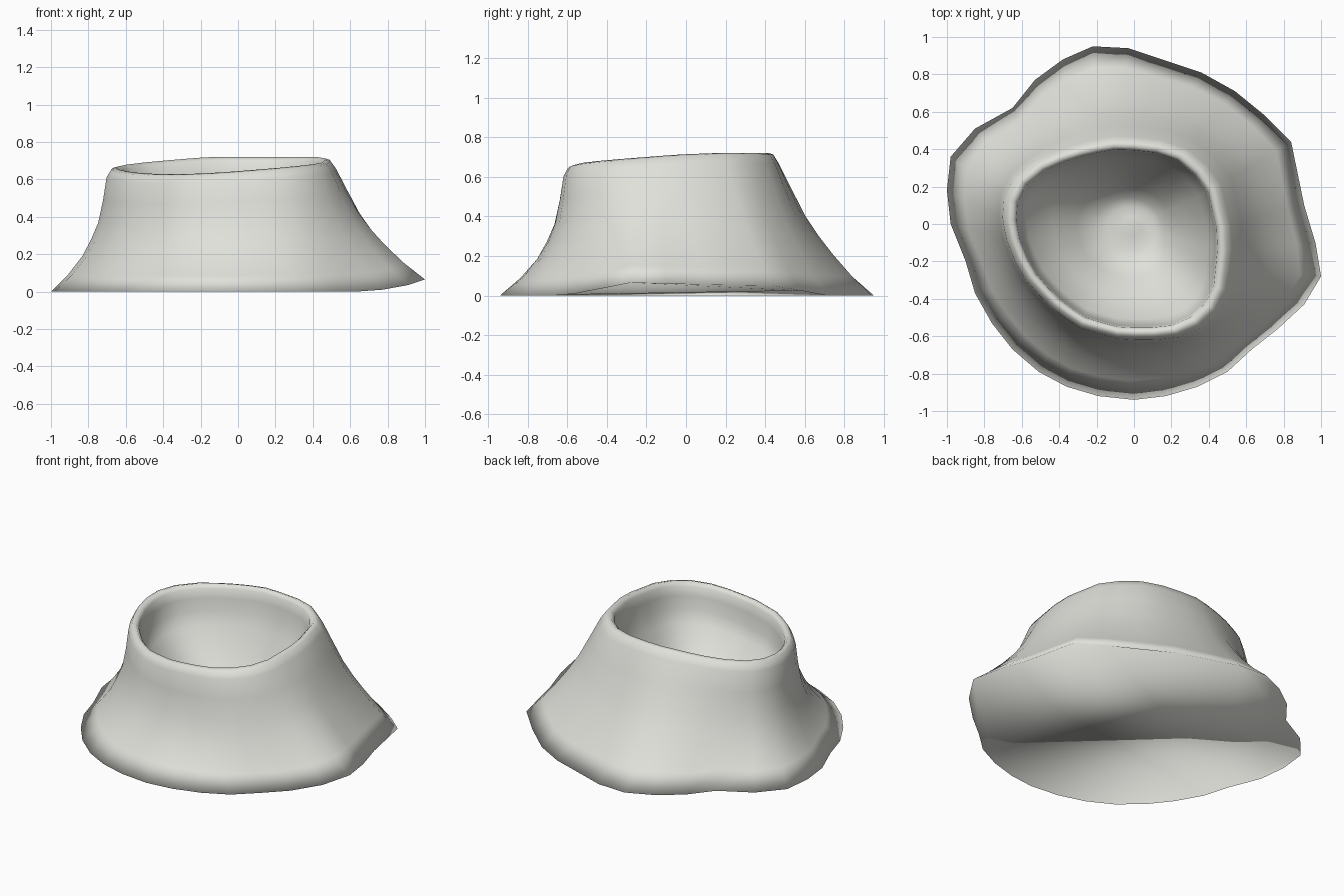
import bpy, bmesh, math
from mathutils import Vector

if "Cube" in bpy.data.objects:
    bpy.data.objects.remove(bpy.data.objects["Cube"])

# Base outline, counter-clockwise from the right
BASE = [(1.0, -.28), (.97, -.1), (.91, .1), (.84, .44), (.7, .58), (.54, .71), (.36, .81), (.15, .88),
        (-.03, .94), (-.22, .95), (-.38, .88), (-.53, .77), (-.65, .62), (-.85, .51), (-.98, .36),
        (-1.0, .18), (-.98, 0), (-.9, -.2), (-.85, -.37), (-.76, -.53), (-.65, -.67), (-.51, -.79),
        (-.36, -.87), (-.19, -.92), (0, -.94), (.17, -.92), (.34, -.87), (.5, -.79), (.63, -.67),
        (.77, -.56), (.91, -.43)]
# The right-hand edge is lifted off the ground
LIFT = {0: .065, 1: .06, 2: .055, 3: .05, 4: .025, 29: .01, 30: .035}
# Outer outline of the mouth
MOUTH = [(.52, -.1), (.49, -.4), (.4, -.53), (.26, -.6), (.08, -.62), (-.1, -.61), (-.3, -.55),
         (-.46, -.43), (-.61, -.26), (-.68, -.08), (-.7, .02), (-.69, .16), (-.61, .29), (-.46, .37),
         (-.3, .42), (-.13, .46), (.05, .455), (.22, .43), (.34, .36), (.45, .23), (.5, .08)]
CX, CY = -.09, -.08


def mouth_point(a):
    """Where a ray at angle a from the mouth centre meets the mouth outline."""
    d = Vector((math.cos(a), math.sin(a)))
    for i, p in enumerate(MOUTH):
        p = Vector(p) - Vector((CX, CY))
        q = Vector(MOUTH[(i + 1) % len(MOUTH)]) - Vector((CX, CY))
        e = q - p
        den = d.cross(e)
        if abs(den) < 1e-9:
            continue
        t, s = p.cross(e) / den, p.cross(d) / den
        if t > 0 and -1e-6 <= s <= 1 + 1e-6:
            return t * d.x + CX, t * d.y + CY
    return CX + .55 * d.x, CY + .5 * d.y


N = len(BASE)
# Outer wall: height share, spread on the steep front-left, spread on the straighter back-right
WALL = [(0, 1, 1), (.14, .68, .79), (.29, .42, .6), (.42, .27, .45),
        (.56, .14, .31), (.75, .06, .16), (.93, .01, .02)]
# Lip and inner wall: share of mouth radius, drop from the rim
BOWL = [(.965, .005), (.92, -.003), (.885, .02), (.87, .08), (.85, .16), (.8, .24)]
# Funnel-shaped floor: share of radius, absolute height
FLOOR = [(.62, .29), (.45, .165), (.33, .1), (.22, .08), (.1, .085)]

bm = bmesh.new()
rows = [[] for _ in range(len(WALL) + len(BOWL) + len(FLOOR))]
for i, (bx, by) in enumerate(BASE):
    a = math.atan2(by, bx)
    mx, my = mouth_point(a)
    rim = .68 + .026 * math.cos(a) + .04 * math.sin(a)
    rim = min(rim, .718) - .008 * max(0, math.cos(a + .75 * math.pi))
    low = LIFT.get(i, 0)
    w = .5 + .5 * math.cos(a - math.pi / 4)
    w = w * w * (3 - 2 * w)
    col = []
    for h, s1, s2 in WALL:
        s = s1 + (s2 - s1) * w
        col.append((mx + (bx - mx) * s, my + (by - my) * s, low + (rim - low) * h))
    for r, drop in BOWL:
        col.append((CX + (mx - CX) * r, CY + (my - CY) * r, rim - drop))
    for r, z in FLOOR:                  # rings drift from the mouth centre to the origin
        t = min(1, r / .8)
        rr = math.hypot(mx - CX, my - CY) * t + .52 * (1 - t)
        col.append((CX * t + math.cos(a) * rr * r, CY * t + math.sin(a) * rr * r, z))
    for row, p in zip(rows, col):
        row.append(bm.verts.new(p))

for lo, hi in zip(rows, rows[1:]):
    for i in range(N):
        j = (i + 1) % N
        bm.faces.new((lo[i], lo[j], hi[j], hi[i]))
top = bm.verts.new((0, 0, .09))
for i in range(N):
    bm.faces.new((rows[-1][i], rows[-1][(i + 1) % N], top))

# Closed underside, smooth-shaded together with the wall
bm.faces.new(rows[0][::-1])

for f in bm.faces:
    f.smooth = True
mesh = bpy.data.meshes.new("hollow_mound")
bm.to_mesh(mesh)
bm.free()
mound = bpy.data.objects.new("hollow_mound", mesh)
bpy.context.collection.objects.link(mound)

stone = bpy.data.materials.new("pale grey stone")
stone.diffuse_color = (.74, .75, .7, 1)
stone.use_nodes = True
stone.node_tree.nodes["Principled BSDF"].inputs["Base Color"].default_value = stone.diffuse_color
mesh.materials.append(stone)
